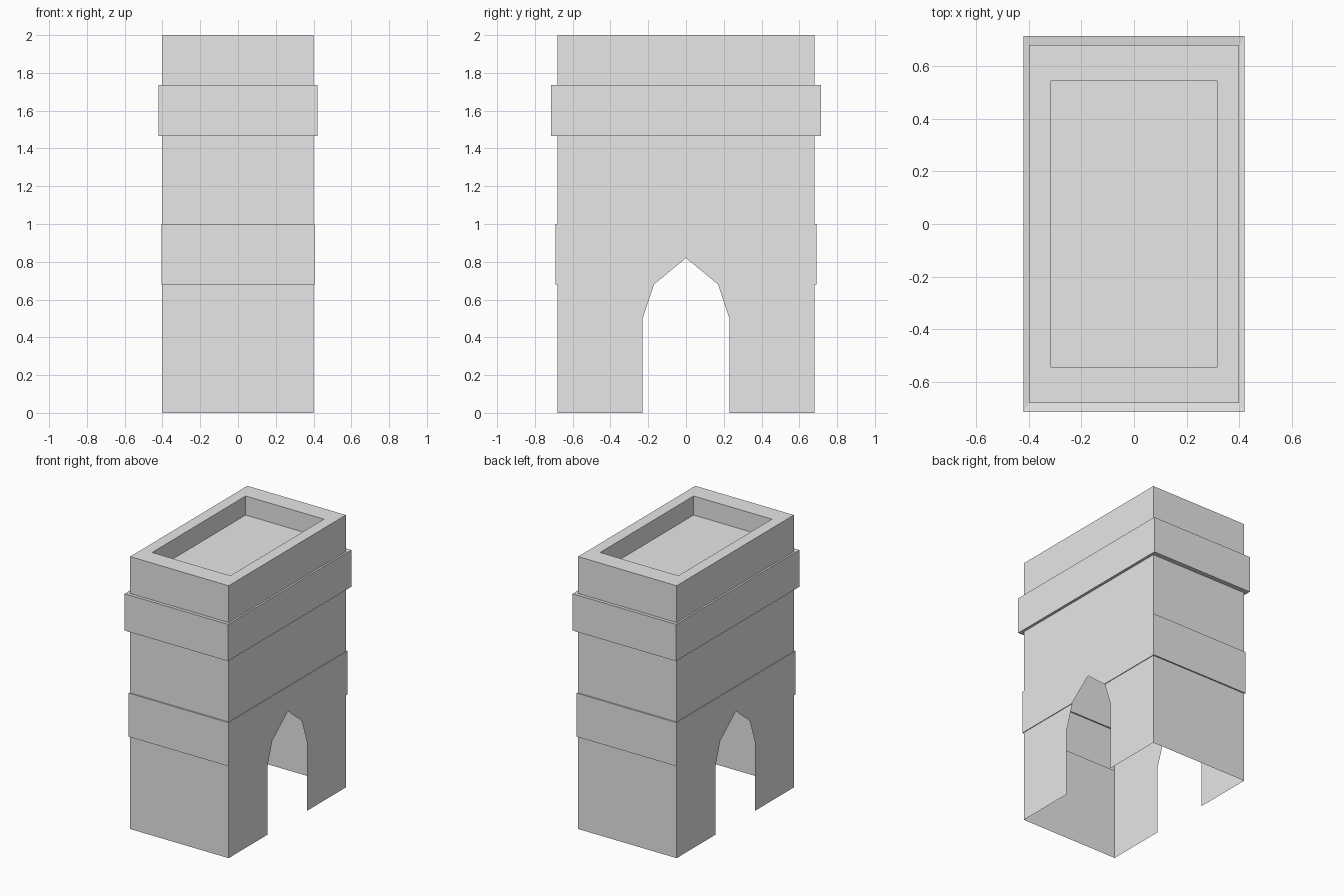
import bpy
import bmesh
from mathutils import Vector

cube = bpy.data.objects.get("Cube")
if cube:
    bpy.data.objects.remove(cube, do_unlink=True)

stone = bpy.data.materials.new("grey_stone")
stone.use_nodes = True
stone.diffuse_color = (0.8, 0.8, 0.8, 1)
stone.node_tree.nodes["Principled BSDF"].inputs["Base Color"].default_value = stone.diffuse_color

BODY, BAND, CORNICE, RECESS = (0.4, 0.68), (0.405, 0.69), (0.42, 0.715), (0.318, 0.543)

# Half sizes and heights of the thin shell, from the open foot up to the sunken roof
rings = [
    (BODY, 0), (BODY, 0.68),
    (BAND, 0.68), (BAND, 1.0),
    (BODY, 1.0), (BODY, 1.465),
    (CORNICE, 1.465), (CORNICE, 1.735),
    (BODY, 1.73), (BODY, 2.0),
    (RECESS, 2.0), (RECESS, 1.86),
]

# Pointed arch outline (y, z), counter-clockwise
half = [(0.23, 0), (0.23, 0.5), (0.17, 0.68)]
arch = half + [(0, 0.82)] + [(-y, z) for y, z in reversed(half)]


def build_shell(bm):
    """Stack rectangular rings and join them with walls and ledges."""
    lower = None
    for (x, y), z in rings:
        upper = [bm.verts.new((sx * x, sy * y, z))
                 for sx, sy in ((-1, -1), (1, -1), (1, 1), (-1, 1))]
        if lower:
            for i in range(4):
                j = (i + 1) % 4
                bm.faces.new((lower[i], lower[j], upper[j], upper[i]))
        lower = upper
    bm.faces.new(lower)


def side_faces(bm):
    """Lower faces of the two long sides."""
    found = []
    for f in bm.faces:
        c = f.calc_center_median()
        if abs(c.x) > 0.39 and c.z < 0.99:
            found.append(f)
    return found


def cut_arch(bm):
    """Slice the long sides along the arch outline and open the inside."""
    planes = []
    for (y0, z0), (y1, z1) in zip(arch, arch[1:]):
        point = Vector((0, y0, z0))
        normal = Vector((0, z1 - z0, y0 - y1)).normalized()
        planes.append((point, normal))
    for point, normal in planes:
        faces = side_faces(bm)
        geom = faces + list({e for f in faces for e in f.edges})
        geom += list({v for f in faces for v in f.verts})
        bmesh.ops.bisect_plane(bm, geom=geom, dist=1e-5, plane_co=point, plane_no=normal)
    inside = [f for f in side_faces(bm)
              if all((f.calc_center_median() - p).dot(n) < 0 for p, n in planes)]
    bmesh.ops.delete(bm, geom=inside, context='FACES')
    bmesh.ops.dissolve_limit(bm, angle_limit=0.01, verts=bm.verts[:], edges=bm.edges[:])


bm = bmesh.new()
build_shell(bm)
cut_arch(bm)
mesh = bpy.data.meshes.new("gate_tower")
bm.to_mesh(mesh)
bm.free()
mesh.materials.append(stone)
tower = bpy.data.objects.new("gate_tower", mesh)
bpy.context.collection.objects.link(tower)
